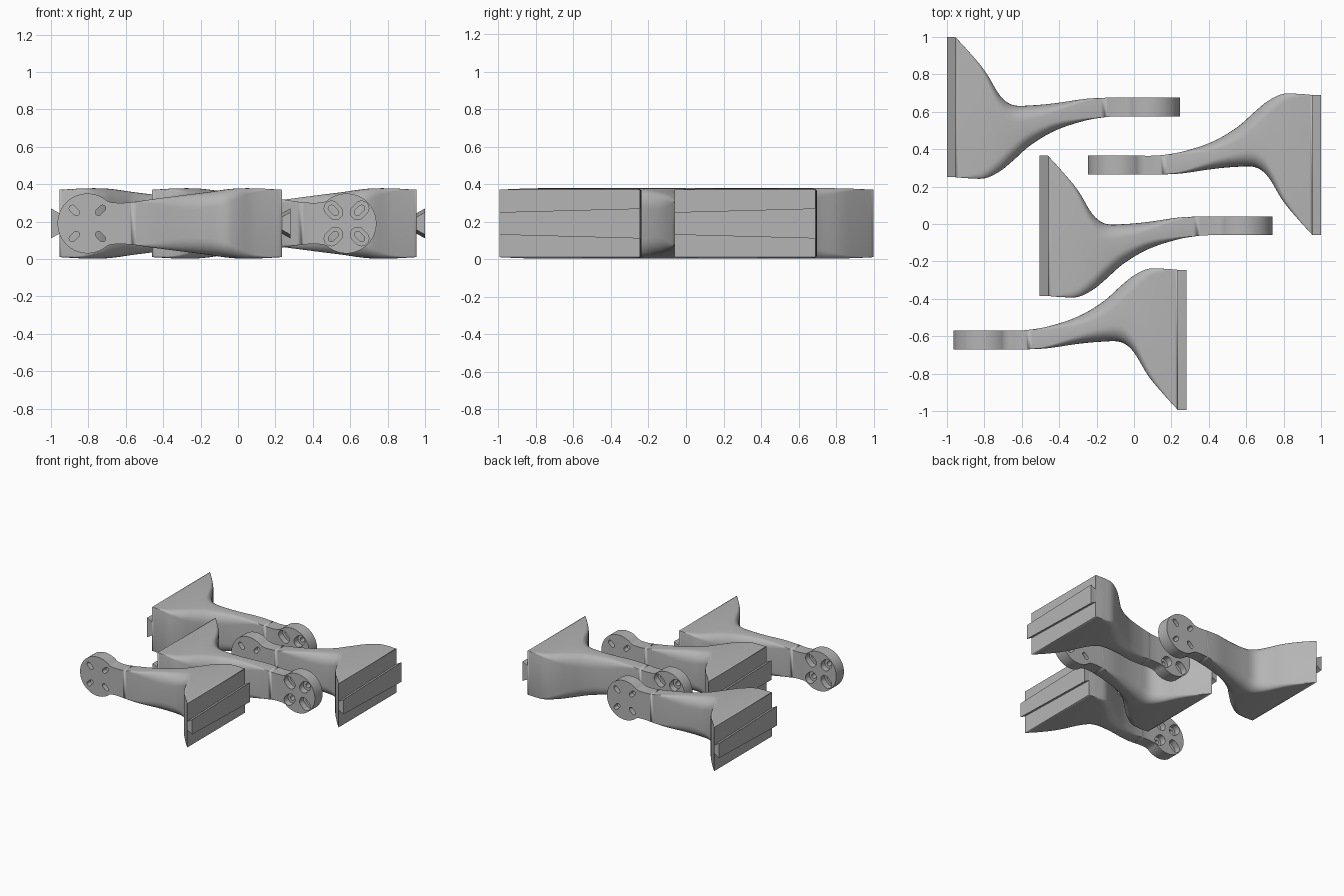
import bpy, bmesh, math
from mathutils import Matrix, Vector

if "Cube" in bpy.data.objects:
    bpy.data.objects.remove(bpy.data.objects["Cube"])

grey = bpy.data.materials.new("grey_plastic")
grey.diffuse_color = (0.46, 0.46, 0.46, 1)
grey.use_nodes = True
grey.node_tree.nodes["Principled BSDF"].inputs["Base Color"].default_value = grey.diffuse_color

MID_Z = 0.19                 # height of the arm axis
DISC_X, DISC_R = 1.04, 0.16  # round mounting end


def make_object(name, bm):
    bmesh.ops.recalc_face_normals(bm, faces=bm.faces)
    mesh = bpy.data.meshes.new(name)
    bm.to_mesh(mesh)
    bm.free()
    mesh.materials.append(grey)
    ob = bpy.data.objects.new(name, mesh)
    bpy.context.collection.objects.link(ob)
    return ob


def loft(bm, rings):
    loops = [[bm.verts.new(p) for p in r] for r in rings]
    n = len(loops[0])
    for a, b in zip(loops, loops[1:]):
        for i in range(n):
            j = (i + 1) % n
            bm.faces.new((a[i], a[j], b[j], b[i]))
    bm.faces.new(loops[0])
    bm.faces.new(loops[-1][::-1])


def section(x, lo, hi, h, k):
    """Rounded rectangle across the arm; k is the corner roundness."""
    w, c = (hi - lo) / 2, (hi + lo) / 2
    rw, rh = k * w, k * h * 0.75
    pts = []
    for q, (sy, sz) in enumerate(((1, 1), (-1, 1), (-1, -1), (1, -1))):
        for i in range(8):
            a = math.radians(90 * q + 90 * i / 7)
            pts.append((x, c + sy * (w - rw) + rw * math.cos(a),
                        sz * (h - rh) + rh * math.sin(a)))
    return pts


def smooth_stations(st, steps):
    """Cubic interpolation through the stations along x."""
    def slope(i):
        a, b = st[max(i - 1, 0)], st[min(i + 1, len(st) - 1)]
        return [(q - p) / (b[0] - a[0]) for p, q in zip(a, b)]
    out = []
    for i in range(len(st) - 1):
        p, q, m, n = st[i], st[i + 1], slope(i), slope(i + 1)
        d = q[0] - p[0]
        for s in range(steps):
            t = s / steps
            v = [(2*t**3 - 3*t*t + 1) * p[j] + (t**3 - 2*t*t + t) * d * m[j]
                 + (3*t*t - 2*t**3) * q[j] + (t**3 - t*t) * d * n[j] for j in range(1, 5)]
            v[3] = max(v[3], 0)
            out.append([p[0] + t * d] + v)
    return out + [list(st[-1])]


# Arm stations: x, low y, high y, half height, corner roundness
stations = [
    (0.00, -0.375, 0.375, 0.180, 0.00),
    (0.08, -0.381, 0.287, 0.185, 0.06),
    (0.16, -0.380, 0.190, 0.188, 0.18),
    (0.24, -0.342, 0.060, 0.187, 0.40),
    (0.305, -0.289, 0.012, 0.181, 0.58),
    (0.40, -0.205, 0.009, 0.167, 0.70),
    (0.535, -0.125, 0.021, 0.150, 0.65),
    (0.695, -0.072, 0.044, 0.129, 0.25),
    (0.80, -0.054, 0.050, 0.114, 0.00),
    (0.86, -0.050, 0.050, 0.110, 0.00),
    (0.91, -0.050, 0.050, 0.112, 0.00),
]
rings = [section(*s) for s in smooth_stations(stations, 5)]
for i in range(33):          # round mounting end
    a = math.radians(132 - 4 * i)
    rings.append(section(DISC_X + DISC_R * math.cos(a), -0.05, 0.05, DISC_R * math.sin(a), 0))
bm = bmesh.new()
loft(bm, rings)
bmesh.ops.remove_doubles(bm, verts=bm.verts, dist=1e-5)
arm = make_object("arm", bm)


def slot_cutter(name, radius, y0, y1):
    """Four radial slots around the disc centre."""
    bm = bmesh.new()
    for n in range(4):
        turn = Matrix.Rotation(math.radians(45 + 90 * n), 4, 'Y')
        outline = []
        for i in range(26):
            half = 1 if i < 13 else -1
            a = math.radians(-90 + 15 * (i if i < 13 else i - 1))
            outline.append((0.099 + half * 0.015 + radius * math.cos(a), radius * math.sin(a)))
        loft(bm, [[turn @ Vector((u, y, v)) + Vector((DISC_X, 0, 0)) for u, v in outline]
                  for y in (y0, y1)])
    ob = make_object(name, bm)
    ob.hide_render = True
    return ob


cutters = [slot_cutter("slot_cutter", 0.017, -0.1, 0.1),
           slot_cutter("counterbore_cutter", 0.039, -0.1, 0.0)]
for c in cutters:
    mod = arm.modifiers.new("cut", 'BOOLEAN')
    mod.operation, mod.solver, mod.object = 'DIFFERENCE', 'EXACT', c
deps = bpy.context.evaluated_depsgraph_get()
arm_mesh = bpy.data.meshes.new_from_object(arm.evaluated_get(deps))
for ob in cutters + [arm]:
    bpy.data.objects.remove(ob)
arm_mesh.shade_smooth()
arm_mesh.set_sharp_from_angle(angle=math.radians(30))

# Tapered dovetail rail on the back of the base
bm = bmesh.new()
loft(bm, [[(0, y, -h + 0.025), (-0.045, y, -h), (-0.045, y, h), (0, y, h - 0.025)]
          for y, h in ((-0.375, 0.08), (0.375, 0.06))])
rail = make_object("rail", bm)
rail_mesh = rail.data
bpy.data.objects.remove(rail)

# Four brackets, two of them turned around
for i, (x, y, turn) in enumerate(((-0.955, 0.625, 0), (-0.46, -0.01, 0),
                                  (0.955, 0.315, math.pi), (0.235, -0.62, math.pi))):
    for name, mesh in (("arm", arm_mesh), ("dovetail_rail", rail_mesh)):
        ob = bpy.data.objects.new(f"{name}_{i + 1}", mesh)
        ob.location = (x, y, MID_Z)
        ob.rotation_euler.z = turn
        bpy.context.collection.objects.link(ob)
